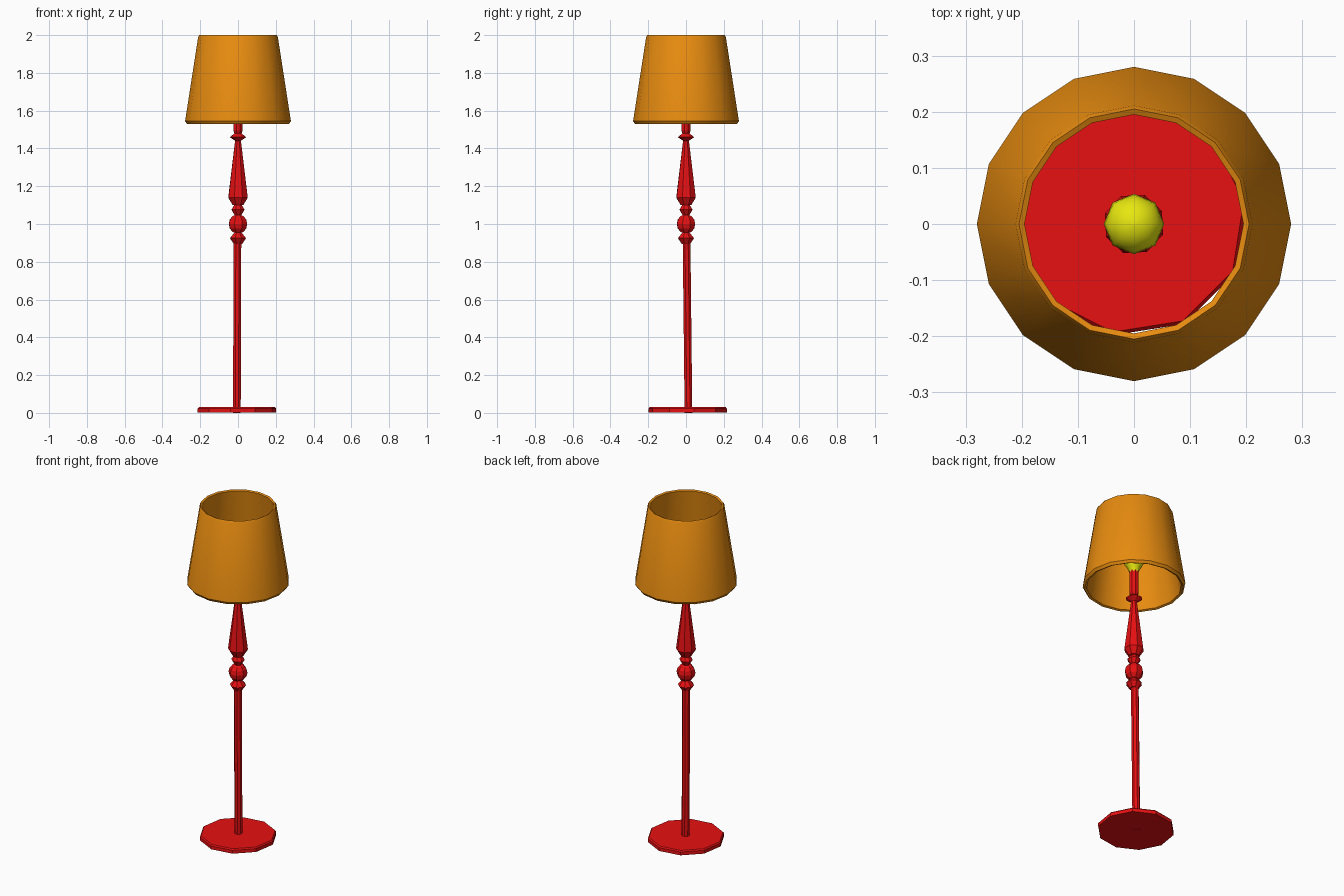
import bpy, bmesh, math

cube = bpy.data.objects.get("Cube")
if cube:
    bpy.data.objects.remove(cube, do_unlink=True)


def material(name, rgb):
    mat = bpy.data.materials.new(name)
    mat.use_nodes = True
    mat.diffuse_color = (*rgb, 1)
    mat.node_tree.nodes["Principled BSDF"].inputs["Base Color"].default_value = (*rgb, 1)
    return mat


red = material("red lacquer", (0.8, 0.005, 0.006))
orange = material("orange fabric", (0.8, 0.26, 0.005))
yellow = material("yellow glass", (0.8, 0.8, 0.005))


def lathe(name, profile, sides, mat, turn=0, start=(0, 0), end=None, closed=False, smooth=0):
    """Turn (radius, z) points, bottom to top, around a line from start to end."""
    end = end or start
    low, high = profile[0][1], profile[-1][1]
    bm = bmesh.new()
    rings = []
    for r, z in profile:
        t = 0 if closed else (z - low) / (high - low)
        cx, cy = (a + (b - a) * t for a, b in zip(start, end))
        angles = [math.radians(turn) + math.tau * i / sides for i in range(sides)]
        rings.append([bm.verts.new((cx + r * math.cos(a), cy + r * math.sin(a), z)) for a in angles])
    pairs = list(zip(rings, rings[1:]))
    if closed:
        pairs.append((rings[-1], rings[0]))
    else:
        bm.faces.new(rings[0])
        bm.faces.new(rings[-1])
    for a, b in pairs:
        for i in range(sides):
            j = (i + 1) % sides
            bm.faces.new((a[i], a[j], b[j], b[i]))
    bmesh.ops.recalc_face_normals(bm, faces=bm.faces)
    mesh = bpy.data.meshes.new(name)
    bm.to_mesh(mesh)
    bm.free()
    mesh.materials.append(mat)
    obj = bpy.data.objects.new(name, mesh)
    bpy.context.collection.objects.link(obj)
    if smooth:
        bpy.ops.object.select_all(action="DESELECT")
        obj.select_set(True)
        bpy.context.view_layer.objects.active = obj
        bpy.ops.object.shade_smooth_by_angle(angle=math.radians(smooth))
    return obj


def ball(r, z, steps, bottom=-80, top=80):
    """Profile of a sphere between two latitudes."""
    lats = [math.radians(bottom + (top - bottom) * i / steps) for i in range(steps + 1)]
    return [(r * math.cos(a), z + r * math.sin(a)) for a in lats]


# Foot and slightly leaning pole
lathe("base", [(0.21, 0.003), (0.21, 0.023), (0.204, 0.03)], 10, red, 9, (-0.006, 0.009))
lathe("pole", [(0.022, 0), (0.022, 0.91)], 8, red, 22.5, (-0.006, 0.013), (-0.003, 0.003))

# Turned ornaments
lathe("lower_ring", [(0.024, 0.895), (0.045, 0.925), (0.02, 0.955)], 8, red, 25)
lathe("ball", ball(0.052, 1.0, 6), 8, red, 25)
lathe("middle_ring", [(0.018, 1.045), (0.037, 1.076), (0.018, 1.105)], 8, red, 25)
lathe("tapered_stem", [(0.03, 1.1), (0.055, 1.14), (0.016, 1.445)], 8, red, 25)
lathe("upper_ring", [(0.016, 1.44), (0.046, 1.46), (0.016, 1.482)], 8, red, 25)

# Bulb holder and bulb
lathe("socket", [(0.018, 1.475), (0.026, 1.495), (0.026, 1.63)], 8, red, 25)
lathe("bulb", [(0.024, 1.62), (0.036, 1.65)] + ball(0.054, 1.69, 6, -20, 88), 8, yellow, smooth=60)

# Open shade with a thin wall
lathe("shade", [(0.27, 1.53), (0.28, 1.545), (0.211, 1.99), (0.205, 2.0),
                (0.195, 1.995), (0.258, 1.535)], 16, orange, closed=True, smooth=30)
